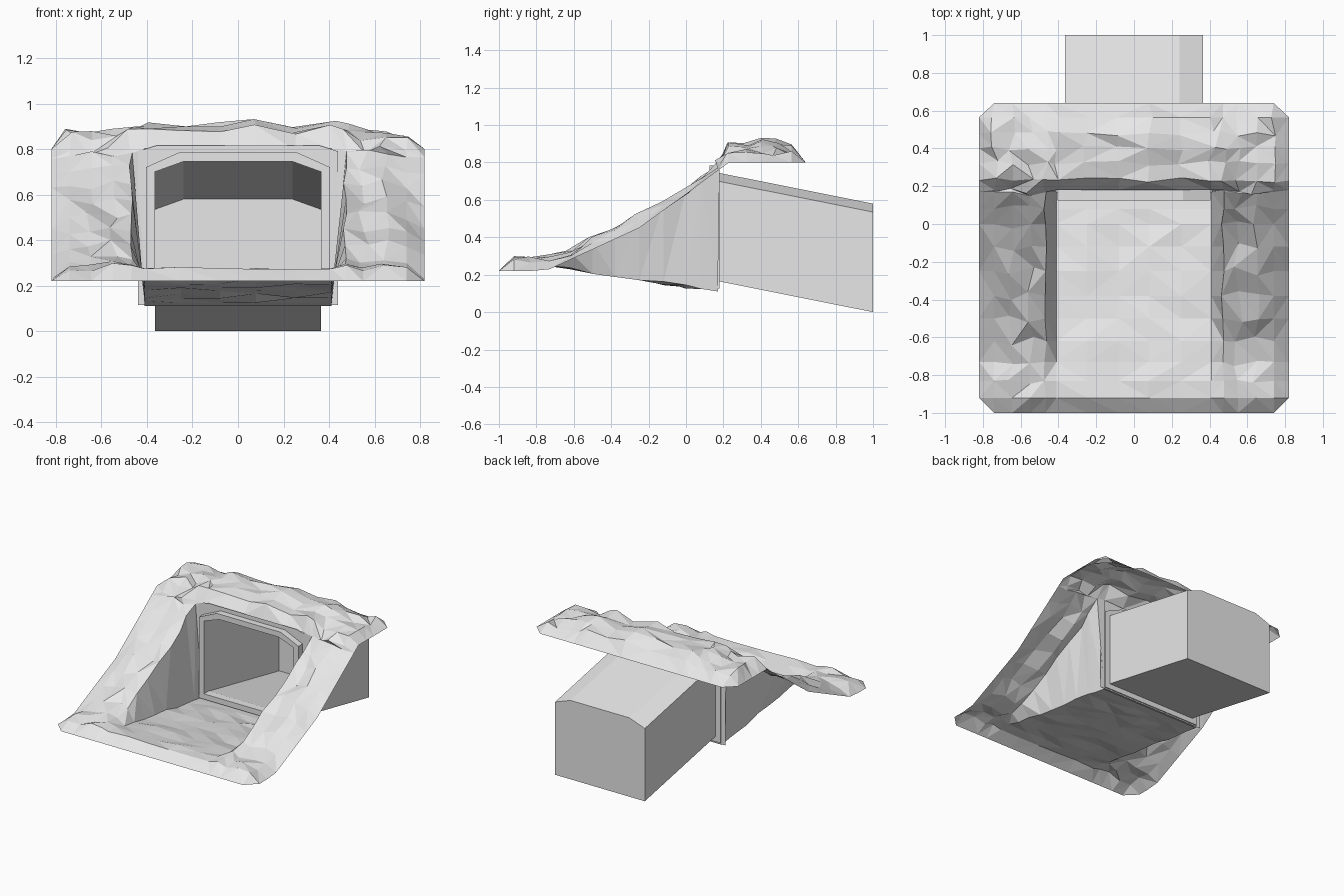
import bpy, bmesh, random

random.seed(4)
cube = bpy.data.objects.get("Cube")
if cube:
    bpy.data.objects.remove(cube, do_unlink=True)

stone = bpy.data.materials.new("light_grey_stone")
stone.use_nodes = True
stone.diffuse_color = (0.8, 0.8, 0.8, 1)
stone.node_tree.nodes["Principled BSDF"].inputs["Base Color"].default_value = (0.8, 0.8, 0.8, 1)


def finish(name, bm, outward=True):
    if outward:
        bmesh.ops.recalc_face_normals(bm, faces=bm.faces)
    mesh = bpy.data.meshes.new(name)
    bm.to_mesh(mesh)
    bm.free()
    mesh.materials.append(stone)
    obj = bpy.data.objects.new(name, mesh)
    bpy.context.collection.objects.link(obj)
    return obj


def interp(points, t):
    """Height on a polyline of (position, height) points."""
    for (a, za), (b, zb) in zip(points, points[1:]):
        if t <= b:
            return za + (zb - za) * max(0, t - a) / (b - a)
    return points[-1][1]


def bridge(bm, ring_a, ring_b):
    n = len(ring_a)
    for i in range(n):
        j = (i + 1) % n
        bm.faces.new((ring_a[i], ring_a[j], ring_b[j], ring_b[i]))


def arch(half, shoulder_half, bottom, shoulder, top):
    return [(-half, bottom), (half, bottom), (half, shoulder),
            (shoulder_half, top), (-shoulder_half, top), (-half, shoulder)]


def ring(bm, outline, y, drop=0):
    return [bm.verts.new((x, y, z - drop)) for x, z in outline]


# Rocky terrain: a grid with a raised rim, side banks, canopy and sunken ramp
EDGE = [(-1, .22), (-.75, .22), (-.25, .45), (.23, .80), (.64, .80)]
BANK = [(-1, .22), (-.92, .285), (-.72, .29), (-.6, .33), (-.45, .41), (-.25, .51),
        (-.02, .63), (.05, .70), (.17, .785), (.23, .855), (.34, .87), (.46, .88), (.565, .855)]
CREST = [(-.74, .01), (-.6, -.01), (-.4, .03), (-.2, .01), (.08, .045),
         (.2, .01), (.4, .04), (.55, .0), (.74, -.02)]
HALF_X = [.82, .74, .645, .55, .47, .41]
XS = [-x for x in HALF_X] + [-.25, -.08, .08, .25] + HALF_X[::-1]
YS = [-1, -.92, -.83, -.73, -.62, -.5, -.38, -.25, -.12, 0, .08, .17,
      .18, .23, .32, .4, .48, .565, .64]
FLOOR_END = YS.index(.17)
LAST_X, LAST_Y = len(XS) - 1, len(YS) - 1


def terrain_point(i, j):
    x, y = XS[i], YS[j]
    if i in (0, LAST_X) or j in (0, LAST_Y):
        return x, y, interp(EDGE, y)
    inside = abs(x) <= .41
    if inside and 1 <= j <= FLOOR_END:
        z = .25 - .157 * (y + .72)
        bump = .012 if j < FLOOR_END - 1 else 0
        return x, y, z + random.uniform(-bump, bump)
    z = interp(BANK, y)
    if y > .2:
        z += interp(CREST, x) * (1 if y < .5 else .6) + random.uniform(-.018, .018)
        return x + random.uniform(-.02, .02), y + random.uniform(-.015, .015) * (j < LAST_Y - 1), z
    if inside:
        return x, y, .805 + random.uniform(-.012, .012)
    if abs(x) == .47:
        return x + random.uniform(-.008, .008), y, z + random.uniform(-.008, .008)
    if abs(x) == .74:
        return x, y, z - .012 + random.uniform(-.012, .012)
    shift = .025 if j > 1 else 0
    return (x + random.uniform(-shift, shift), y + random.uniform(-shift, shift),
            z + random.uniform(-.028, .018))


bm = bmesh.new()
grid = [[bm.verts.new(terrain_point(i, j)) for i in range(len(XS))] for j in range(len(YS))]
corners = [grid[j][i] for j in (0, LAST_Y) for i in (0, LAST_X)]
for j in range(LAST_Y):
    for i in range(LAST_X):
        if j == FLOOR_END and abs(XS[i] + XS[i + 1]) / 2 < .41:
            continue  # portal opening
        quad = [grid[j][i], grid[j][i + 1], grid[j + 1][i + 1], grid[j + 1][i]]
        cell = [v for v in quad if v not in corners]
        if len(cell) == 4 and random.random() < .5:
            cell = cell[1:] + cell[:1]
        if len(cell) == 4:
            bm.faces.new((cell[0], cell[1], cell[2]))
            bm.faces.new((cell[0], cell[2], cell[3]))
        else:
            bm.faces.new(cell)
bmesh.ops.delete(bm, geom=corners, context='VERTS')
finish("rocky_terrain", bm, outward=False)

# Portal frame: a raised arch ring around the tunnel mouth
outer = arch(.405, .26, .125, .72, .785)
inner = arch(.365, .24, .165, .70, .745)
bm = bmesh.new()
rings = [ring(bm, outer, .18), ring(bm, outer, .125), ring(bm, inner, .125), ring(bm, inner, .18)]
for k in range(4):
    bridge(bm, rings[k], rings[(k + 1) % 4])
finish("portal_frame", bm)

# Head wall filling the gap between the frame and the rock
bm = bmesh.new()
wall = arch(.44, .36, .115, .79, .815)
bridge(bm, ring(bm, wall, .172), ring(bm, outer, .172))
finish("portal_head_wall", bm, outward=False)

# Tunnel: arch section sloping down to a closed end
bm = bmesh.new()
mouth = ring(bm, inner, .172)
end = ring(bm, inner, 1.0, drop=.165)
bridge(bm, mouth, end)
bm.faces.new(end)
finish("tunnel", bm)
